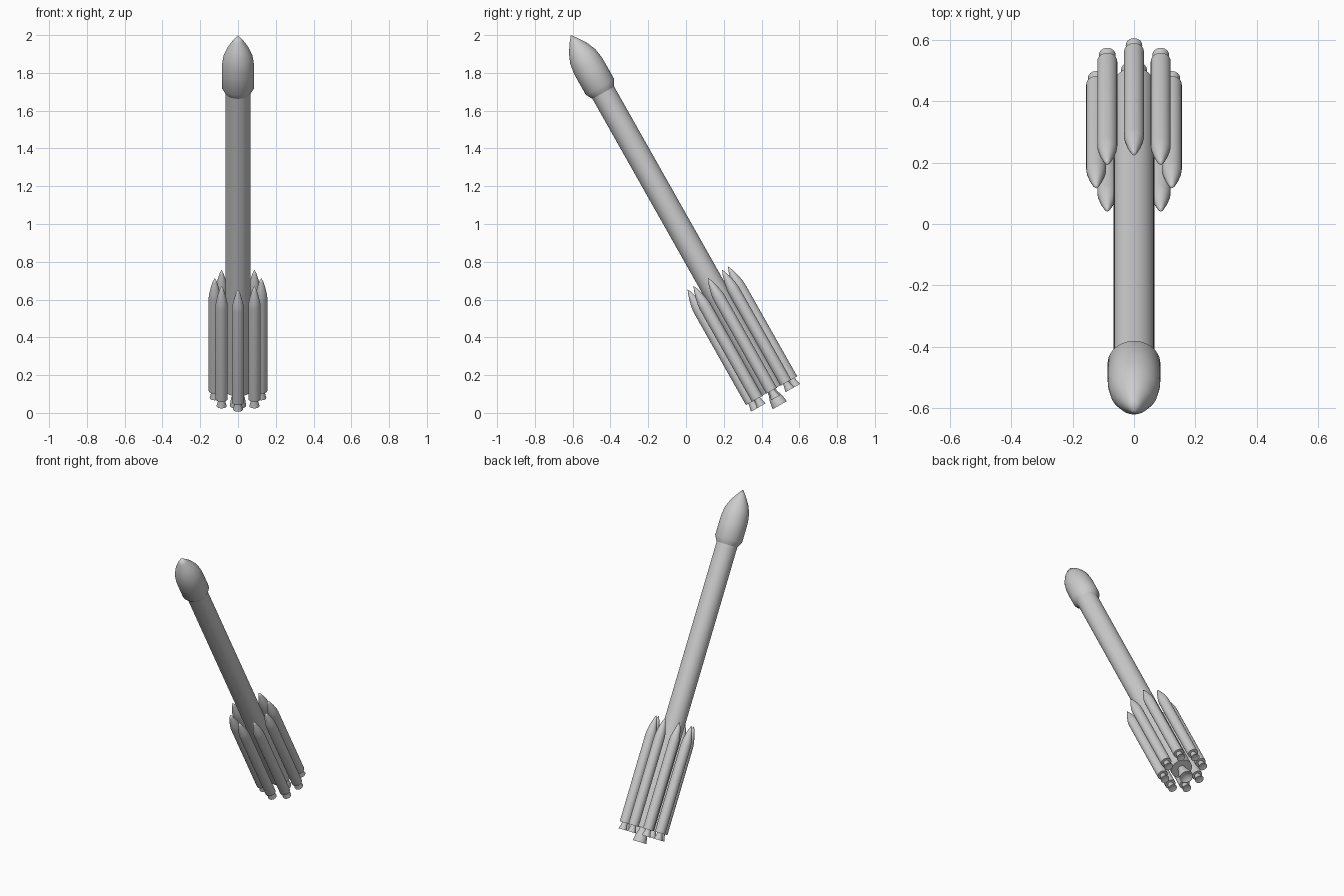
import bpy, bmesh, math
from mathutils import Matrix, Vector

if "Cube" in bpy.data.objects:
    bpy.data.objects.remove(bpy.data.objects["Cube"])

# Rocket frame: origin at the nose tip, distance t runs down the tilted axis
TILT = math.radians(29.45)
FRAME = Matrix.Translation((0, -0.61, 2.0)) @ Matrix.Rotation(TILT, 4, 'X')


def lathe(name, profile, segments=32, offset=(0, 0)):
    """Revolve (t, radius) points about the rocket axis; radius 0 makes a pole."""
    bm = bmesh.new()
    rings = []
    for t, r in profile:
        if r == 0:
            rings.append([bm.verts.new((offset[0], offset[1], -t))])
        else:
            rings.append([bm.verts.new((offset[0] + r * math.cos(2 * math.pi * i / segments),
                                        offset[1] + r * math.sin(2 * math.pi * i / segments), -t))
                          for i in range(segments)])
    for a, b in zip(rings, rings[1:]):
        for i in range(segments):
            j = (i + 1) % segments
            quad = [a[i % len(a)], b[i % len(b)], b[j % len(b)], a[j % len(a)]]
            bm.faces.new(list(dict.fromkeys(quad)))
    bmesh.ops.recalc_face_normals(bm, faces=bm.faces)
    mesh = bpy.data.meshes.new(name)
    bm.to_mesh(mesh)
    bm.free()
    obj = bpy.data.objects.new(name, mesh)
    bpy.context.collection.objects.link(obj)
    obj.matrix_world = FRAME
    bpy.ops.object.select_all(action='DESELECT')
    obj.select_set(True)
    bpy.context.view_layer.objects.active = obj
    bpy.ops.object.shade_smooth_by_angle(angle=math.radians(30))
    return obj


# Payload fairing: pointed ogive, straight wall, short taper to the core
lathe("payload_fairing", [(0, 0), (0.035, 0.027), (0.08, 0.056), (0.13, 0.077), (0.18, 0.085),
                          (0.22, 0.086), (0.315, 0.086), (0.35, 0.066), (0.35, 0)], 40)

# Core stage and its large engine bell
lathe("core_stage", [(0.34, 0), (0.34, 0.066), (2.16, 0.066), (2.16, 0)], 40)
lathe("core_engine", [(2.15, 0), (2.15, 0.022), (2.18, 0.026), (2.21, 0.037), (2.25, 0.043),
                      (2.25, 0.038), (2.225, 0)])

# Ring of eight strap-on boosters, each with a nozzle
for k in range(8):
    a = k * math.pi / 4
    pos = (0.123 * math.cos(a), 0.123 * math.sin(a))
    lathe(f"booster_{k + 1}", [(1.476, 0), (1.50, 0.011), (1.54, 0.0225), (1.575, 0.030),
                               (1.60, 0.0325), (2.162, 0.0325), (2.162, 0)], 24, pos)
    lathe(f"booster_nozzle_{k + 1}", [(2.155, 0), (2.155, 0.016), (2.175, 0.019), (2.205, 0.027),
                                      (2.205, 0.023), (2.195, 0)], 24, pos)
